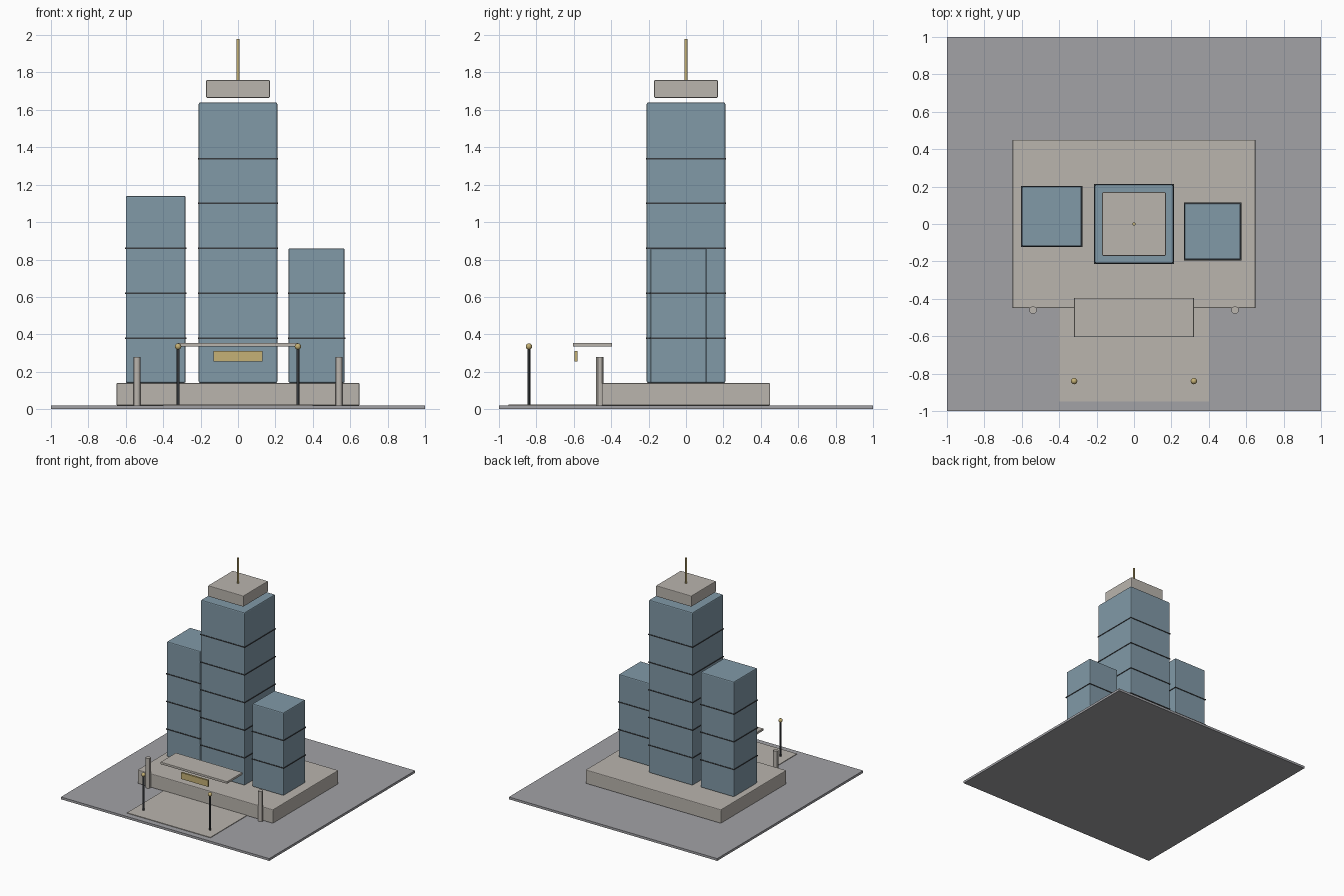
import bpy

if "Cube" in bpy.data.objects:
    bpy.data.objects.remove(bpy.data.objects["Cube"])


def material(name, rgb):
    m = bpy.data.materials.new(name)
    m.diffuse_color = (*rgb, 1)
    m.use_nodes = True
    m.node_tree.nodes["Principled BSDF"].inputs["Base Color"].default_value = m.diffuse_color
    return m


PAVING = material("paving", (0.36, 0.36, 0.38))
STONE = material("stone", (0.49, 0.46, 0.42))
GLASS = material("glass", (0.22, 0.32, 0.39))
METAL = material("dark_metal", (0.04, 0.045, 0.05))
GOLD = material("gold", (0.56, 0.44, 0.18))


def finish(name, mat):
    o = bpy.context.object
    o.name = name
    o.data.materials.append(mat)
    return o


def box(name, centre, size, z0, z1, mat, bevel=0):
    """Box from plan centre, plan size and height range."""
    bpy.ops.mesh.primitive_cube_add(size=1, location=(*centre, (z0 + z1) / 2))
    o = finish(name, mat)
    o.scale = (*size, z1 - z0)
    bpy.ops.object.transform_apply(location=False, rotation=False, scale=True)
    if bevel:
        b = o.modifiers.new("soft_edges", 'BEVEL')
        b.width = bevel
        b.segments = 2
    return o


def post(name, centre, r, z0, z1, mat, sides=12):
    bpy.ops.mesh.primitive_cylinder_add(vertices=sides, radius=r, depth=z1 - z0,
                                        location=(*centre, (z0 + z1) / 2))
    o = finish(name, mat)
    bpy.ops.object.shade_smooth_by_angle()
    return o


def tower(name, centre, width, top, bands):
    """Glass block with evenly spaced floor bands."""
    box(name, centre, (width, width), 0.14, top, GLASS, 0.008)
    w = width + 0.008
    for i in range(1, bands + 1):
        z = 0.14 + 0.24 * i
        box(f"{name}_band_{i}", centre, (w, w), z - 0.004, z + 0.004, METAL)


# Site and podium
box("plaza", (0, 0), (2, 2), 0, 0.02, PAVING)
box("walkway", (0, -0.69), (0.80, 0.52), 0.018, 0.025, STONE)
box("podium", (0, 0), (1.30, 0.90), 0.02, 0.14, STONE, 0.006)

# Towers
tower("main_tower", (0, 0), 0.42, 1.64, 5)
tower("left_tower", (-0.44, 0.04), 0.32, 1.14, 3)
tower("right_tower", (0.42, -0.04), 0.30, 0.86, 2)

# Crown and mast
box("crown", (0, 0), (0.34, 0.34), 1.665, 1.76, STONE, 0.005)
post("mast", (0, 0), 0.008, 1.75, 1.98, GOLD)

# Entrance canopy and blank sign panel
box("canopy", (0, -0.50), (0.64, 0.21), 0.335, 0.355, STONE, 0.003)
box("sign_panel", (0, -0.588), (0.26, 0.016), 0.255, 0.31, GOLD)

# Paired entrance pylons and lamps
for side, s in (("left", -1), ("right", 1)):
    post(f"{side}_pylon", (s * 0.54, -0.46), 0.02, 0.02, 0.28, STONE)
    post(f"{side}_lamp_post", (s * 0.32, -0.84), 0.008, 0.02, 0.33, METAL)
    bpy.ops.mesh.primitive_uv_sphere_add(segments=16, ring_count=8, radius=0.017,
                                         location=(s * 0.32, -0.84, 0.335))
    finish(f"{side}_lamp_globe", GOLD)
    bpy.ops.object.shade_smooth()
